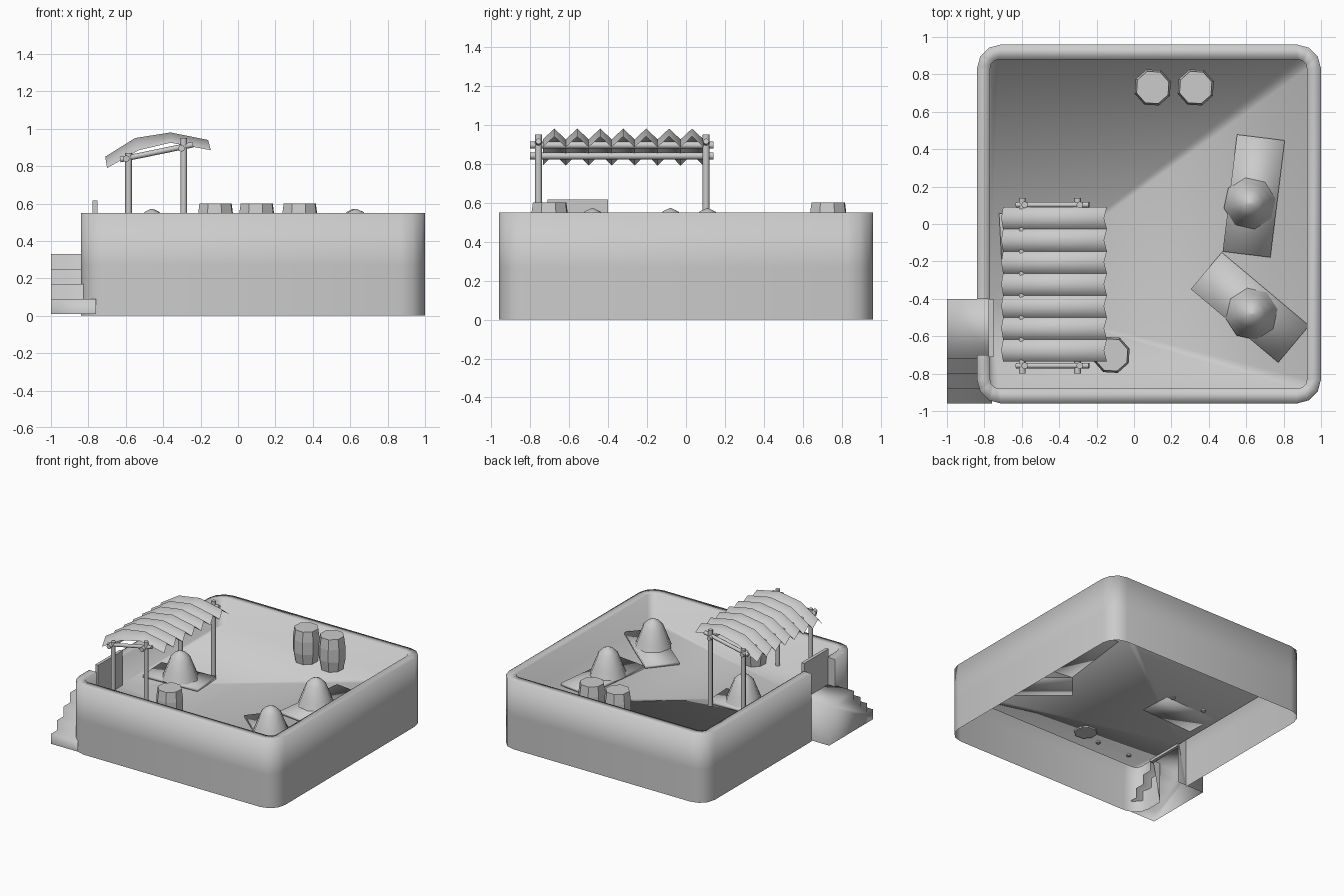
import bpy, bmesh
from math import cos, sin, pi, radians
from mathutils import Vector, Matrix

if "Cube" in bpy.data.objects:
    bpy.data.objects.remove(bpy.data.objects["Cube"])

grey = bpy.data.materials.new("plain grey")
grey.use_nodes = True
grey.diffuse_color = (0.6, 0.6, 0.6, 1)
grey.node_tree.nodes["Principled BSDF"].inputs["Base Color"].default_value = (0.6, 0.6, 0.6, 1)

FLOOR, TOP = 0.335, 0.55


def finish(name, bm, angle=None, fix_normals=True):
    """Turn a bmesh into an object; angle sets smooth shading."""
    if fix_normals:
        bmesh.ops.recalc_face_normals(bm, faces=bm.faces)
    mesh = bpy.data.meshes.new(name)
    bm.to_mesh(mesh)
    bm.free()
    mesh.materials.append(grey)
    obj = bpy.data.objects.new(name, mesh)
    bpy.context.collection.objects.link(obj)
    if angle:
        bpy.ops.object.select_all(action='DESELECT')
        obj.select_set(True)
        bpy.context.view_layer.objects.active = obj
        bpy.ops.object.shade_smooth_by_angle(angle=radians(angle))
    return obj


def skin(bm, rows, closed=False):
    """Bridge rows of points with quads."""
    grid = [[bm.verts.new(p) for p in row] for row in rows]
    for a, b in zip(grid, grid[1:]):
        n = len(a)
        for i in range(n if closed else n - 1):
            j = (i + 1) % n
            bm.faces.new((a[i], a[j], b[j], b[i]))
    return grid


def lathe(name, centre, profile, sides, turn=0, angle=None):
    """Revolve (radius, z) points about a vertical axis, with end caps."""
    bm = bmesh.new()
    rows = [[(centre[0] + r * cos(turn + 2 * pi * i / sides),
              centre[1] + r * sin(turn + 2 * pi * i / sides), z)
             for i in range(sides)] for r, z in profile]
    grid = skin(bm, rows, closed=True)
    bm.faces.new(grid[0])
    bm.faces.new(grid[-1])
    return finish(name, bm, angle)


def box(name, matrix, size, angle=None):
    bm = bmesh.new()
    bmesh.ops.create_cube(bm, size=1, matrix=matrix @ Matrix.Diagonal((*size, 1)))
    return finish(name, bm, angle)


def pole(name, start, end, radius=0.018):
    a, b = Vector(start), Vector(end)
    bm = bmesh.new()
    turn = (b - a).to_track_quat('Z', 'Y').to_matrix().to_4x4()
    bmesh.ops.create_cone(bm, cap_ends=True, segments=8, radius1=radius, radius2=radius,
                          depth=(b - a).length, matrix=Matrix.Translation((a + b) / 2) @ turn)
    return finish(name, bm, 50)


def rounded_path(x0, x1, y0, y1, radius, gap, segments=3):
    """Rounded rectangle, open along the left side between the two gap values."""
    path = [(x0, gap[1])]
    corners = [(x0 + radius, y1 - radius, 180), (x1 - radius, y1 - radius, 90),
               (x1 - radius, y0 + radius, 0), (x0 + radius, y0 + radius, -90)]
    for cx, cy, start in corners:
        for i in range(segments + 1):
            t = radians(start - 90 * i / segments)
            path.append((cx + radius * cos(t), cy + radius * sin(t)))
    return path + [(x0, gap[0])]


# Basin: hollow wall with a doorway, and a floor fanned out from the doorway
gap = (-0.70, -0.40)
outer = rounded_path(-0.84, 1.0, -0.96, 0.96, 0.13, gap)
inner = rounded_path(-0.77, 0.925, -0.88, 0.88, 0.05, gap)
section = [(outer, 0), (outer, 0.27), (outer, TOP), (inner, TOP), (inner, FLOOR)]
bm = bmesh.new()
grid = skin(bm, [[(x, y, z) for x, y in path] for path, z in section])
rim = grid[-1]
for a, b in zip(rim[1:-2], rim[2:-1]):
    bm.faces.new((rim[0], a, b))
bmesh.ops.reverse_faces(bm, faces=bm.faces)
for end, order in ((0, -1), (-1, 1)):
    bm.faces.new([bm.verts.new(row[end].co) for row in grid][::order])
finish("wall_and_floor", bm, 100, fix_normals=False)

# Stairs: landing and descending treads, open underneath and on the wall side
profile = [(-0.40, 0.01), (-0.40, 0.33)]
for i in range(4):
    y, z = -0.72 - 0.08 * i, 0.33 - 0.08 * i
    profile += [(y, z), (y, z - 0.08)]
bm = bmesh.new()
grid = skin(bm, [[(x, y, z) for y, z in profile] for x in (-1.0, -0.76)])
bm.faces.new(grid[0])
finish("stairs", bm, 120)

# Gate panel in the doorway
box("gate", Matrix.Translation((-0.765, -0.555, 0.465)), (0.025, 0.31, 0.30))

# Canopy frame: four posts, two long rails and two sloping cross rails
ENDS = (-0.757, 0.103)
for x, top, rail in ((-0.585, 0.87, 0.84), (-0.29, 0.95, 0.895)):
    for y in ENDS:
        pole("post", (x, y, FLOOR - 0.01), (x, y, top))
    pole("long_rail", (x - 0.012, -0.80, rail), (x - 0.012, 0.14, rail), 0.018)
for y in ENDS:
    pole("cross_rail", (-0.63, y, 0.835), (-0.24, y, 0.915), 0.015)

# Canopy: seven arched strips, each folded along a soft ridge
ridge = [(-0.71, 0.85), (-0.55, 0.95), (-0.36, 0.98), (-0.16, 0.94)]
trough = [(-0.70, 0.79), (-0.53, 0.885), (-0.36, 0.925), (-0.145, 0.885)]
folds, near, far = 7, -0.735, 0.09
pitch = (far - near) / folds
bm = bmesh.new()
for i in range(folds):
    y = near + pitch * i
    skin(bm, [[(x, y + shift * pitch, z) for x, z in line]
              for line, shift in ((trough, 0), (ridge, 0.5), (trough, 1))])
finish("canopy", bm, 150, fix_normals=False)

# Barrels
for x, y, base in ((0.10, 0.73, FLOOR), (0.33, 0.73, FLOOR), (-0.12, -0.70, FLOOR - 0.01)):
    lathe("barrel", (x, y), [(0.086, base), (0.102, 0.42), (0.102, 0.52), (0.091, 0.60)],
          8, turn=radians(19))

# Mats with a mound on each: mat centre, mat angle, length, mound centre
beds = [((0.64, 0.15), 83, 0.63, (0.62, 0.11)),
        ((0.62, -0.446), -40, 0.61, (0.63, -0.48)),
        ((-0.48, -0.06), 3, 0.47, (-0.46, -0.08))]
for centre, angle, length, mound in beds:
    place = Matrix.Translation((*centre, FLOOR + 0.01)) @ Matrix.Rotation(radians(angle), 4, 'Z')
    box("mat", place, (length, 0.257, 0.024), 120)
    lathe("mound", mound, [(0.142, 0.35), (0.115, 0.42), (0.075, 0.52), (0.04, 0.555), (0.004, 0.572)],
          8, turn=radians(10), angle=60)
